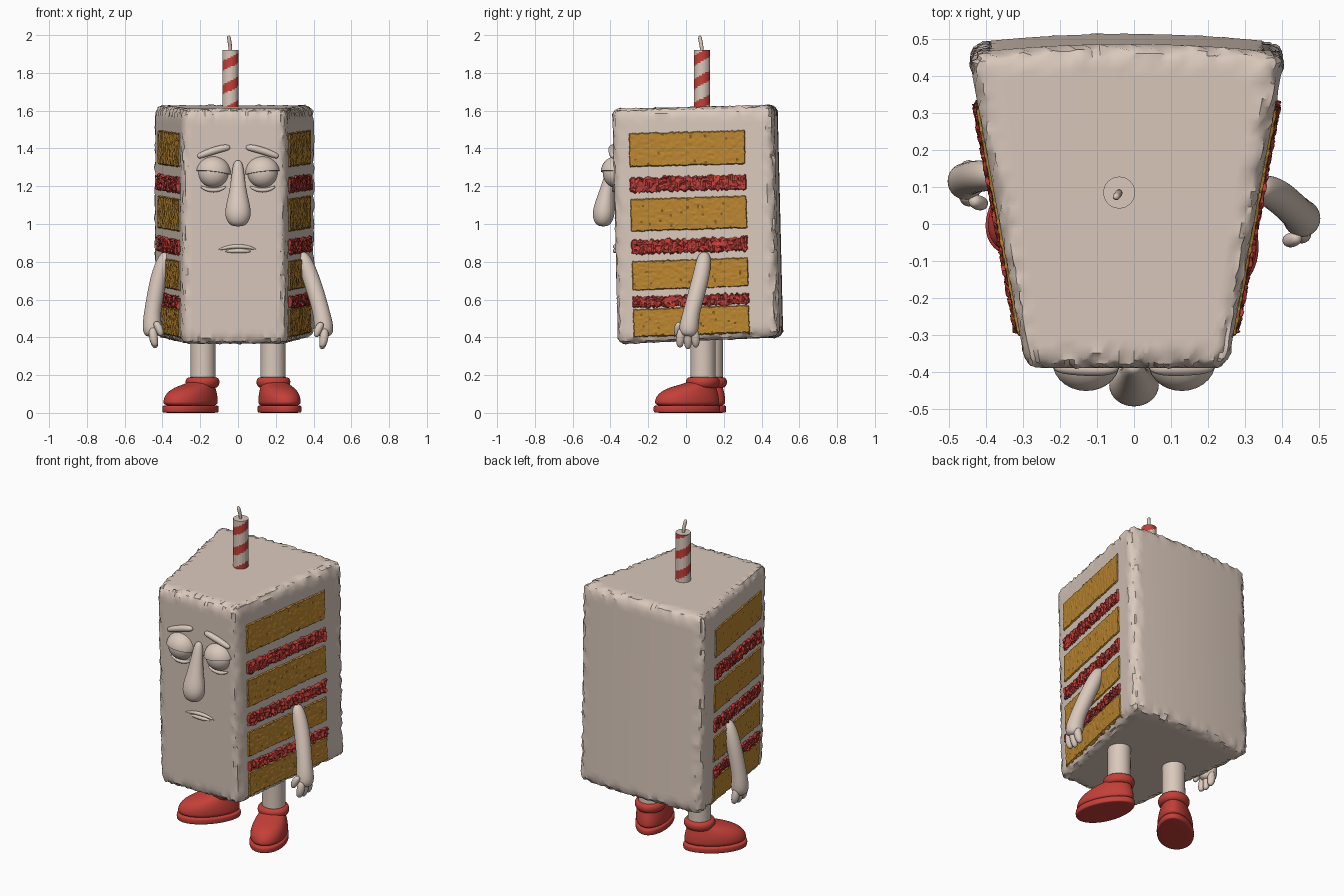
import bpy, bmesh, math, random
from mathutils import Vector, Matrix

random.seed(4)
if "Cube" in bpy.data.objects:
    bpy.data.objects.remove(bpy.data.objects["Cube"])


def material(name, rgb):
    m = bpy.data.materials.new(name)
    m.use_nodes = True
    m.diffuse_color = (*rgb, 1)
    bsdf = m.node_tree.nodes["Principled BSDF"]
    bsdf.inputs["Base Color"].default_value = (*rgb, 1)
    bsdf.inputs["Roughness"].default_value = 0.8
    return m


frosting = material("frosting", (0.70, 0.58, 0.50))
sponge = material("sponge", (0.50, 0.24, 0.03))
crumb = material("dark_crumb", (0.22, 0.10, 0.015))
red = material("red", (0.55, 0.05, 0.04))


def finish(name, bm, mats, smooth=True, subdiv=0):
    mesh = bpy.data.meshes.new(name)
    bm.to_mesh(mesh)
    bm.free()
    for m in mats:
        mesh.materials.append(m)
    ob = bpy.data.objects.new(name, mesh)
    bpy.context.collection.objects.link(ob)
    for p in mesh.polygons:
        p.use_smooth = smooth
    if subdiv:
        mod = ob.modifiers.new("Subdivision", "SUBSURF")
        mod.levels = mod.render_levels = subdiv
    return ob


def loft(name, rings, mat, subdiv=2):
    """Skin a list of equally long point rings and close both ends."""
    bm = bmesh.new()
    loops = [[bm.verts.new(p) for p in ring] for ring in rings]
    n = len(loops[0])
    for a, b in zip(loops, loops[1:]):
        for i in range(n):
            bm.faces.new((a[i], a[(i + 1) % n], b[(i + 1) % n], b[i]))
    bm.faces.new(loops[0])
    bm.faces.new(loops[-1])
    bmesh.ops.recalc_face_normals(bm, faces=bm.faces[:])
    return finish(name, bm, [mat], subdiv=subdiv)


def tube(name, path, mat=frosting, flat=1.0, sides=8, subdiv=2):
    """Round limb along (x, y, z, radius) points; flat thins it in depth."""
    pts = [Vector(p[:3]) for p in path]
    rings = []
    for i, p in enumerate(pts):
        t = (pts[min(i + 1, len(pts) - 1)] - pts[max(i - 1, 0)]).normalized()
        u = t.cross(Vector((0, 1, 0))).normalized()
        v = t.cross(u)
        r = path[i][3] * 1.06
        rings.append([p + u * r * math.cos(a) + v * r * flat * math.sin(a)
                      for a in (math.tau * k / sides for k in range(sides))])
    return loft(name, rings, mat, subdiv)


def wedge(x, y, z):
    """Slice shape: x and y run -1..1, z runs 0..1."""
    return Vector((-0.02 + x * (0.35 + 0.078 * y),
                   0.065 + 0.425 * y - 0.03 * z + 0.025 * max(y, 0) * (1 - x * x),
                   (0.365 + 0.0175 * (1 + y)) * (1 - z) + (1.61 + 0.01 * (1 + y)) * z))


# Cake body: rounded slice with crumbly edges
half = Vector((0.35, 0.425, 0.625))
radius = 0.045
bm = bmesh.new()
bmesh.ops.create_cube(bm, size=2)
bmesh.ops.subdivide_edges(bm, edges=bm.edges[:], cuts=40, use_grid_fill=True)
for v in bm.verts:
    p = Vector([c * h for c, h in zip(v.co, half)])
    q = Vector([max(radius - h, min(h - radius, c)) for c, h in zip(p, half)])
    d = p - q
    on_edge = sum(abs(c) > 1e-4 for c in d) > 1
    r = radius + (random.uniform(-0.009, 0.005) if on_edge else 0)
    p = q + d.normalized() * r
    v.co = wedge(p.x / half.x, p.y / half.y, p.z / half.z / 2 + 0.5)
body = finish("cake_body", bm, [frosting])
bpy.context.view_layer.objects.active = body
body.select_set(True)
bpy.ops.object.shade_smooth_by_angle(angle=math.radians(35))
body.select_set(False)


# Sponge and jam layers on both cut sides
def layer(name, side, low, high, jam):
    bm = bmesh.new()
    bmesh.ops.create_grid(bm, x_segments=56, y_segments=8 if jam else 14, size=1)
    rim = {v for v in bm.verts if v.is_boundary}
    wobble = 0.008 if jam else 0.003
    for v in bm.verts:
        y = -0.08 + 0.74 * v.co.x + random.uniform(-0.006, 0.006)
        z = (low + high) / 2 + (high - low) / 2 * v.co.y + random.uniform(-wobble, wobble)
        if v in rim:
            out = -0.015
        elif jam:
            out = random.uniform(0.003, 0.02)
        else:
            out = random.uniform(0.005, 0.009)
        p = wedge(side, y, z)
        v.co = p + Vector((side * out, 0, 0))
    if not jam:
        for f in bm.faces:
            f.material_index = int(random.random() < 0.025)
    if side < 0:
        bmesh.ops.reverse_faces(bm, faces=bm.faces[:])
    finish(name, bm, [red] if jam else [sponge, crumb], smooth=False)


sponges = [(0.02, 0.15), (0.218, 0.355), (0.468, 0.621), (0.742, 0.902)]
jams = [(0.145, 0.20), (0.372, 0.442), (0.636, 0.71)]
for side, label in ((1, "left"), (-1, "right")):
    for i, (a, b) in enumerate(sponges):
        layer(f"{label}_sponge_layer_{i + 1}", side, a, b, False)
    for i, (a, b) in enumerate(jams):
        layer(f"{label}_jam_layer_{i + 1}", side, a, b, True)


# Face
def ball(name, centre, scale, cut=None):
    bm = bmesh.new()
    bmesh.ops.create_uvsphere(bm, u_segments=28, v_segments=18, radius=1)
    if cut:
        bmesh.ops.bisect_plane(bm, geom=bm.verts[:] + bm.edges[:] + bm.faces[:],
                               plane_co=(0, 0, 0), plane_no=cut, clear_inner=True)
        bmesh.ops.holes_fill(bm, edges=[e for e in bm.edges if e.is_boundary])
    bmesh.ops.transform(bm, matrix=Matrix.Translation(centre) @ Matrix.Diagonal((*scale, 1)),
                        verts=bm.verts[:])
    ob = finish(name, bm, [frosting])
    bpy.context.view_layer.objects.active = ob
    ob.select_set(True)
    bpy.ops.object.shade_smooth_by_angle(angle=math.radians(40))
    ob.select_set(False)


for s, label in ((1, "left"), (-1, "right")):
    x = 0.13 * s
    ball(f"{label}_eye", (x, -0.372, 1.27), (0.08, 0.068, 0.078))
    ball(f"{label}_eyelid", (x, -0.372, 1.27), (0.092, 0.08, 0.088), (-0.12 * s, 0.1, 1))
    tube(f"{label}_eye_bag", [(x - 0.07, -0.378, 1.20, 0.006), (x - 0.03, -0.382, 1.178, 0.012),
                              (x + 0.03, -0.382, 1.178, 0.012), (x + 0.07, -0.378, 1.20, 0.006)])
    tube(f"{label}_brow", [(s * 0.04, -0.385, 1.405, 0.012), (s * 0.07, -0.392, 1.405, 0.02),
                           (s * 0.14, -0.392, 1.385, 0.02), (s * 0.20, -0.388, 1.362, 0.017),
                           (s * 0.215, -0.385, 1.355, 0.01)])
tube("nose", [(0, -0.385, 1.34, 0.02), (0, -0.395, 1.29, 0.032), (0, -0.41, 1.22, 0.04),
              (0, -0.425, 1.14, 0.055), (0, -0.435, 1.07, 0.074), (0, -0.44, 1.02, 0.066),
              (0, -0.44, 0.985, 0.035)], flat=0.85)
tube("upper_lip", [(-0.11, -0.37, 0.862, 0.004), (-0.04, -0.376, 0.882, 0.012),
                   (0.04, -0.376, 0.882, 0.012), (0.10, -0.37, 0.865, 0.004)])
tube("lower_lip", [(-0.07, -0.37, 0.855, 0.005), (-0.02, -0.376, 0.858, 0.013),
                   (0.03, -0.376, 0.858, 0.013), (0.07, -0.37, 0.855, 0.005)])


# Arms and hands
def arm(label, s, path, hand):
    tube(f"{label}_arm", path)
    x, y, z = hand
    for i, dy in enumerate((-0.038, 0.0, 0.038)):
        drop = 0.085 if i == 1 else 0.075
        tube(f"{label}_finger_{i + 1}", [(x, y + dy * 0.8, z + 0.03, 0.02),
                                         (x, y + dy, z - 0.01, 0.025),
                                         (x - s * 0.005, y + dy * 1.1, z - 0.045, 0.023),
                                         (x - s * 0.015, y + dy * 1.1, z - drop, 0.013)])
    tube(f"{label}_thumb", [(x - s * 0.01, y - 0.045, z + 0.06, 0.018),
                            (x - s * 0.035, y - 0.055, z + 0.02, 0.023),
                            (x - s * 0.045, y - 0.055, z - 0.02, 0.014)])


arm("left", 1, [(0.33, 0.10, 0.85, 0.025), (0.35, 0.095, 0.81, 0.042), (0.385, 0.08, 0.72, 0.047),
                (0.42, 0.05, 0.61, 0.047), (0.445, 0.025, 0.52, 0.046), (0.455, 0.015, 0.45, 0.056),
                (0.455, 0.01, 0.40, 0.045)], (0.457, 0.01, 0.42))
arm("right", -1, [(-0.37, 0.13, 0.85, 0.025), (-0.39, 0.13, 0.81, 0.042),
                  (-0.42, 0.13, 0.72, 0.045), (-0.44, 0.125, 0.61, 0.046),
                  (-0.455, 0.12, 0.52, 0.046), (-0.455, 0.115, 0.45, 0.055),
                  (-0.45, 0.11, 0.40, 0.045)], (-0.45, 0.11, 0.425))


# Legs and shoes
def shoe_stack(name, place, levels):
    """Stack of oval outlines given as (z, centre y, half width, half length)."""
    rings = []
    for z, cy, hx, hy in levels:
        ring = []
        for k in range(16):
            a = math.tau * k / 16
            y = math.sin(a)
            ring.append(place @ Vector((hx * math.cos(a) * (1 - 0.1 * y), cy + hy * y, z)))
        rings.append(ring)
    loft(name, rings, red)


for label, x, y, turn in (("left", 0.185, 0.09, 20), ("right", -0.185, 0.13, -45)):
    place = Matrix.Translation((x, y, 0)) @ Matrix.Rotation(math.radians(turn), 4, "Z")
    tube(f"{label}_leg", [(x, y, 0.12, 0.066), (x, y, 0.14, 0.066), (x, y, 0.30, 0.064),
                          (x, y, 0.44, 0.066), (x, y, 0.46, 0.066)], sides=12)
    shoe_stack(f"{label}_sole", place, [(0.0, -0.09, 0.10, 0.18), (0.002, -0.09, 0.107, 0.188),
                                        (0.036, -0.09, 0.108, 0.19), (0.042, -0.09, 0.10, 0.18)])
    shoe_stack(f"{label}_shoe", place, [(0.03, -0.09, 0.10, 0.18), (0.06, -0.09, 0.104, 0.184),
                                        (0.10, -0.085, 0.10, 0.172), (0.135, -0.06, 0.085, 0.135),
                                        (0.155, -0.015, 0.07, 0.085), (0.175, 0.0, 0.06, 0.065)])
    shoe_stack(f"{label}_shoe_collar", place, [(0.13, 0, 0.06, 0.06), (0.135, 0, 0.085, 0.085),
                                               (0.165, 0, 0.095, 0.095), (0.188, 0, 0.085, 0.085),
                                               (0.19, 0, 0.06, 0.06)])

# Candle with spiral stripe, and wick
bm = bmesh.new()
bmesh.ops.create_cone(bm, cap_ends=True, segments=32, radius1=0.043, radius2=0.043, depth=0.34)
uprights = [e for e in bm.edges if abs(e.verts[0].co.z - e.verts[1].co.z) > 0.1]
bmesh.ops.subdivide_edges(bm, edges=uprights, cuts=40, use_grid_fill=True)
for f in bm.faces:
    c = f.calc_center_median()
    phase = (c.z / 0.125 - math.atan2(c.y, c.x) / math.tau + 0.1) % 1
    f.material_index = int(phase < 0.42 and abs(f.normal.z) < 0.5)
bmesh.ops.translate(bm, vec=(-0.04, 0.085, 1.75), verts=bm.verts[:])
finish("candle", bm, [frosting, red], smooth=False)
tube("wick", [(-0.04, 0.085, 1.90, 0.011), (-0.041, 0.083, 1.94, 0.011), (-0.046, 0.076, 1.97, 0.012),
              (-0.05, 0.072, 2.0, 0.011)], sides=6, subdiv=1)
